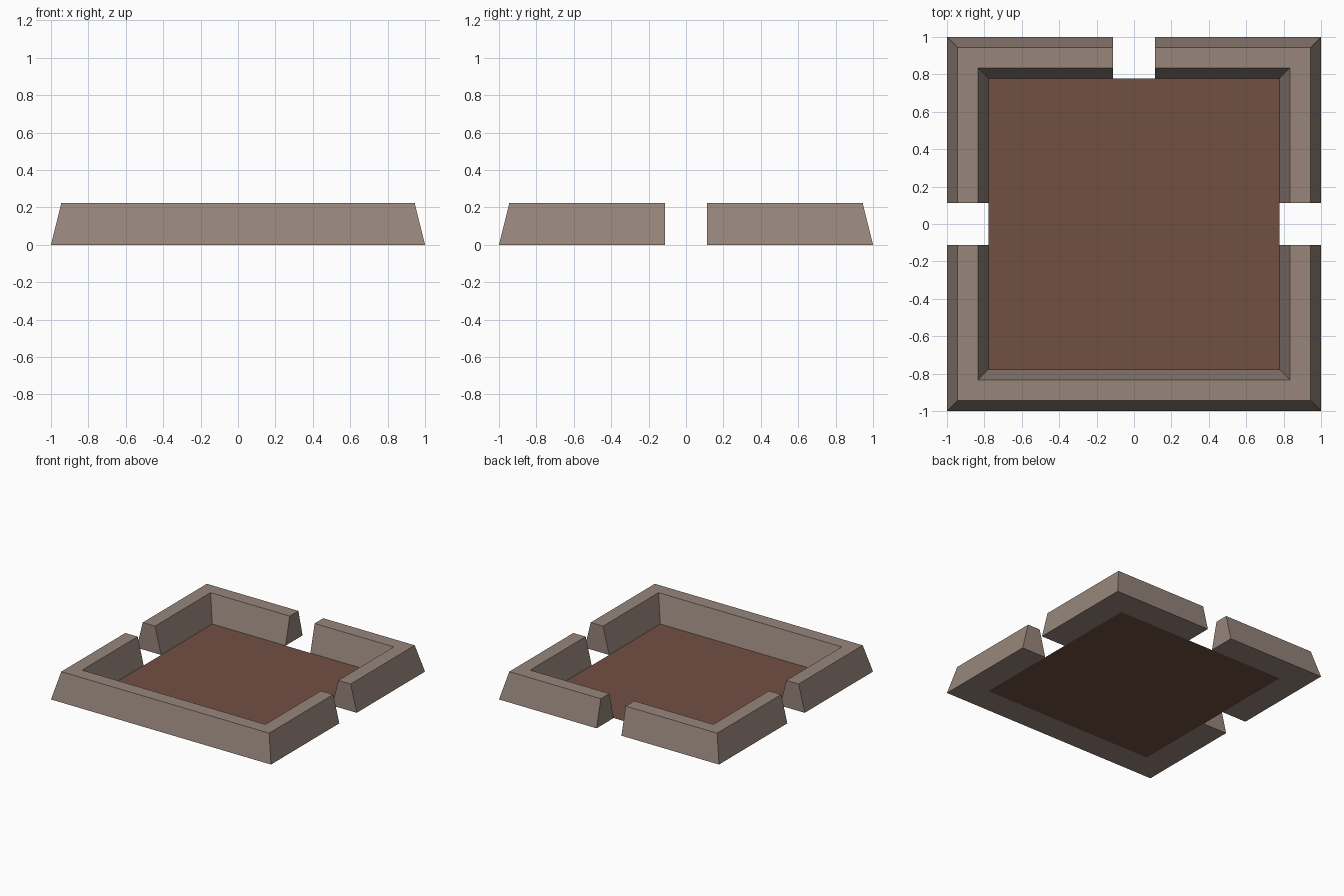
import bpy, bmesh

if "Cube" in bpy.data.objects:
    bpy.data.objects.remove(bpy.data.objects["Cube"])

G = 0.113      # half width of the gaps
H = 0.222      # wall height
PROFILE = [(1.0, 0.0), (0.945, H), (0.833, H), (0.778, 0.0)]  # (distance from centre, z)


def srgb(*c):
    return [((v / 255 + 0.055) / 1.055) ** 2.4 for v in c] + [1.0]


def material(name, *c):
    m = bpy.data.materials.new(name)
    m.diffuse_color = srgb(*c)
    m.use_nodes = True
    m.node_tree.nodes["Principled BSDF"].inputs["Base Color"].default_value = m.diffuse_color
    return m


stone = material("grey brown stone", 151, 134, 123)
earth = material("red brown floor", 113, 80, 66)


def add_object(name, bm, mat):
    bmesh.ops.recalc_face_normals(bm, faces=bm.faces)
    me = bpy.data.meshes.new(name)
    bm.to_mesh(me)
    bm.free()
    me.materials.append(mat)
    ob = bpy.data.objects.new(name, me)
    bpy.context.collection.objects.link(ob)


def wall(name, stations):
    """Sweep the tapered profile through stations, each mapping distance to (x, y)."""
    bm = bmesh.new()
    rings = [[bm.verts.new((*s(d), z)) for d, z in PROFILE] for s in stations]
    for a, b in zip(rings, rings[1:]):
        for i in range(4):
            j = (i + 1) % 4
            bm.faces.new((a[i], a[j], b[j], b[i]))
    bm.faces.new(rings[0])
    bm.faces.new(rings[-1][::-1])
    add_object(name, bm, stone)


# front U-shaped wall
wall("front_wall", [lambda d: (-d, -G), lambda d: (-d, -d),
                    lambda d: (d, -d), lambda d: (d, -G)])

# two back corner walls
for side, s in (("left", -1), ("right", 1)):
    wall("back_%s_wall" % side, [lambda d: (s * d, G), lambda d: (s * d, d),
                                 lambda d: (s * G, d)])

# flat floor sheet between the walls
bm = bmesh.new()
f = 0.778
bm.faces.new([bm.verts.new((x, y, 0)) for x, y in ((-f, -f), (f, -f), (f, f), (-f, f))])
add_object("floor", bm, earth)
